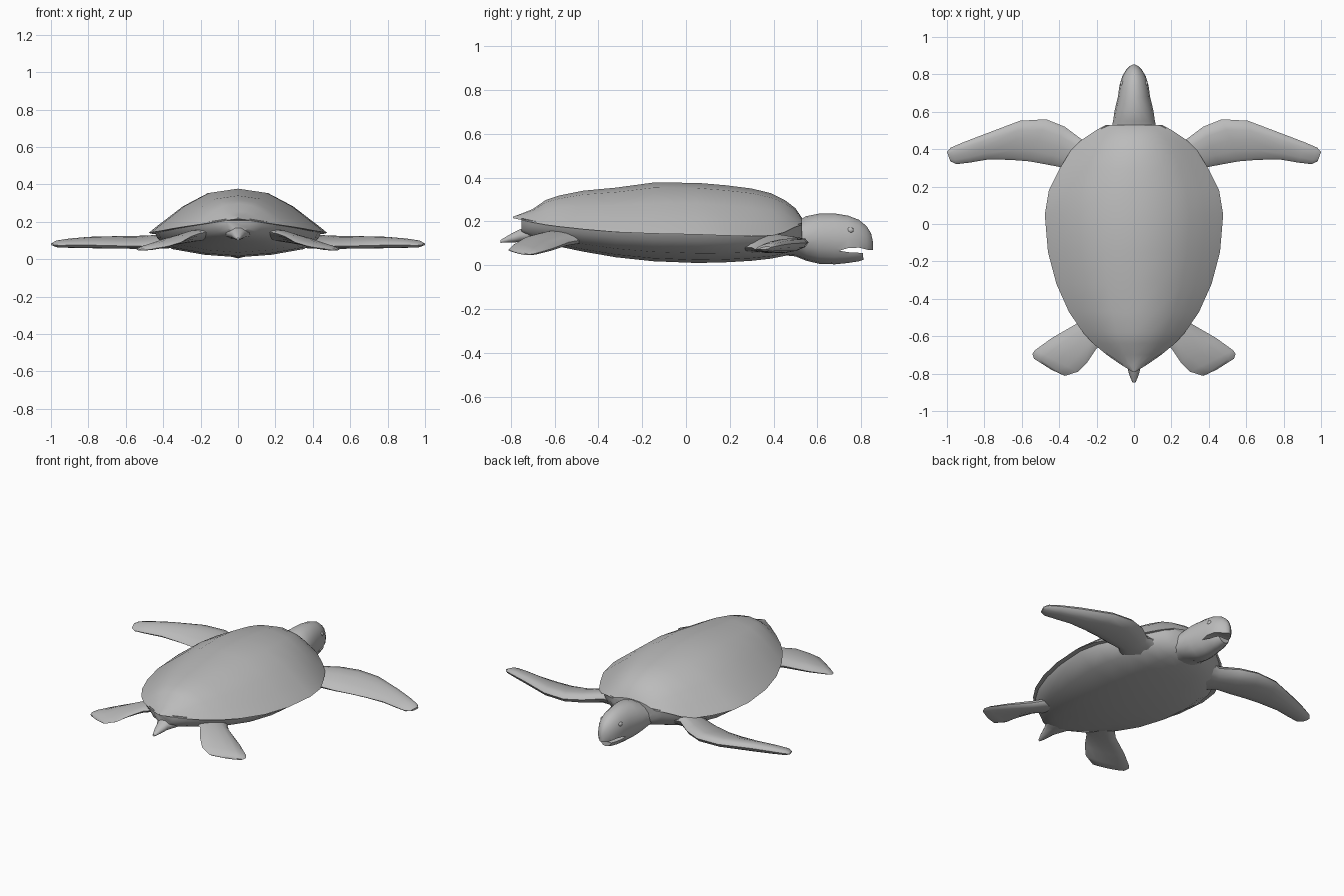
import bpy, bmesh, math
from mathutils import Vector

grey = bpy.data.materials.new("stone grey")
grey.diffuse_color = (0.5, 0.5, 0.5, 1)


def loft(name, rings, angle=40):
    """Skin closed rings of equal point count and cap both ends."""
    bm = bmesh.new()
    vs = [[bm.verts.new(p) for p in r] for r in rings]
    n = len(rings[0])
    for a, b in zip(vs, vs[1:]):
        for i in range(n):
            j = (i + 1) % n
            bm.faces.new((a[i], a[j], b[j], b[i]))
    bm.faces.new(vs[0])
    bm.faces.new(vs[-1])
    bmesh.ops.remove_doubles(bm, verts=bm.verts, dist=0.0005)
    bmesh.ops.recalc_face_normals(bm, faces=bm.faces)
    me = bpy.data.meshes.new(name)
    bm.to_mesh(me)
    bm.free()
    me.materials.append(grey)
    ob = bpy.data.objects.new(name, me)
    bpy.context.collection.objects.link(ob)
    smooth(ob, angle)
    return ob


def smooth(ob, angle):
    bpy.ops.object.select_all(action='DESELECT')
    ob.select_set(True)
    bpy.context.view_layer.objects.active = ob
    bpy.ops.object.shade_smooth_by_angle(angle=math.radians(angle))


def mirrored(half):
    """Complete a half section whose last point lies on the centre plane."""
    return half + [(-x, y, z) for x, y, z in reversed(half[:-1])]


def fin(name, stations, s):
    """Flat tapering blade: stations of leading point, trailing point, thickness."""
    rings = []
    for lead, trail, th in stations:
        a, b = Vector(lead), Vector(trail)
        ring = []
        for k in range(12):
            t = math.tau * k / 12
            p = a.lerp(b, 0.5 - 0.5 * math.cos(t))
            p.z += 0.5 * th * math.sin(t) * (1 + 0.25 * math.cos(t))
            ring.append((p.x * s, p.y, p.z))
        rings.append(ring)
    return loft(name, rings, 50)


# Outline shared by shell and belly: y, half width, rim z, dome z, belly z
outline = [
    (0.53, 0.150, 0.185, 0.215, 0.075), (0.50, 0.205, 0.175, 0.260, 0.055),
    (0.45, 0.280, 0.150, 0.298, 0.042), (0.39, 0.340, 0.135, 0.328, 0.030),
    (0.30, 0.395, 0.132, 0.350, 0.020), (0.18, 0.455, 0.135, 0.365, 0.013),
    (0.05, 0.477, 0.140, 0.376, 0.010), (-0.15, 0.460, 0.144, 0.377, 0.018),
    (-0.32, 0.415, 0.151, 0.354, 0.036), (-0.47, 0.348, 0.164, 0.340, 0.062),
    (-0.58, 0.273, 0.176, 0.318, 0.085), (-0.64, 0.218, 0.184, 0.298, 0.098),
    (-0.70, 0.145, 0.195, 0.256, 0.115), (-0.75, 0.073, 0.206, 0.236, 0.140),
    (-0.79, 0.008, 0.215, 0.221, 0.180),
]

# Domed shell with a marginal band around the rim
dome = [(1, 0), (0.93, 0.12), (0.80, 0.32), (0.62, 0.60), (0.34, 0.90), (0, 1)]
loft("shell", [mirrored([(w * fx, y, rim + (top - rim) * fz) for fx, fz in dome])
               for y, w, rim, top, _ in outline], 30)

# Shallow keeled belly tucked under the rim
keel = [(0.94, 1.0), (0.90, 0.72), (0.74, 0.32), (0.38, 0.10), (0, 0)]
loft("belly", [mirrored([(w * fx, y, low + (rim + 0.008 - low) * fz) for fx, fz in keel])
               for y, w, rim, _, low in outline[:-1]])

# Neck and head in one piece: y, half width, bottom z, top z
skull = [(0.40, 0.150, 0.050, 0.180), (0.50, 0.122, 0.040, 0.198),
         (0.55, 0.112, 0.020, 0.224), (0.61, 0.103, 0.006, 0.236),
         (0.68, 0.086, 0.004, 0.236), (0.74, 0.078, 0.010, 0.226),
         (0.79, 0.063, 0.018, 0.207), (0.825, 0.042, 0.030, 0.178),
         (0.845, 0.022, 0.050, 0.145), (0.853, 0.005, 0.065, 0.110)]
rings = []
for y, w, lo, hi in skull:
    rings.append([(w * math.cos(math.tau * k / 16), y,
                   (lo + hi) / 2 + (hi - lo) / 2 * math.sin(math.tau * k / 16))
                  for k in range(16)])
head = loft("head", rings, 45)

# Mouth opening and shortened lower jaw
mouth = [(0.70, 0.066), (0.74, 0.078), (0.79, 0.080), (0.83, 0.070), (0.90, 0.066),
         (0.90, -0.05), (0.815, -0.05), (0.808, 0.056), (0.75, 0.058)]
cutter = loft("mouth_cutter", [[(x, y, z) for y, z in mouth] for x in (-0.2, 0.2)])
cutter.hide_render = True
mod = head.modifiers.new("mouth", 'BOOLEAN')
mod.object = cutter
mod.operation = 'DIFFERENCE'
mod.solver = 'EXACT'
bpy.context.view_layer.objects.active = head
bpy.ops.object.modifier_apply(modifier=mod.name)
bpy.data.objects.remove(cutter)
smooth(head, 45)

# Short pointed tail
tail = [(-0.62, 0.12, 0.105, 0.19), (-0.70, 0.075, 0.106, 0.185),
        (-0.76, 0.038, 0.104, 0.165), (-0.81, 0.024, 0.102, 0.138),
        (-0.848, 0.008, 0.102, 0.114)]
loft("tail", [[(w * math.cos(math.tau * k / 10), y,
                (lo + hi) / 2 + (hi - lo) / 2 * math.sin(math.tau * k / 10))
               for k in range(10)] for y, w, lo, hi in tail], 50)

front = [((0.15, 0.48, 0.125), (0.25, 0.20, 0.08), 0.09),
         ((0.27, 0.445, 0.115), (0.37, 0.30, 0.08), 0.075),
         ((0.37, 0.52, 0.110), (0.45, 0.315, 0.072), 0.068),
         ((0.47, 0.56, 0.104), (0.56, 0.335, 0.070), 0.062),
         ((0.61, 0.552, 0.102), (0.66, 0.343, 0.072), 0.060),
         ((0.80, 0.480, 0.098), (0.78, 0.345, 0.075), 0.056),
         ((0.91, 0.438, 0.092), (0.88, 0.328, 0.075), 0.046),
         ((0.98, 0.408, 0.086), (0.95, 0.320, 0.074), 0.034),
         ((1.00, 0.385, 0.081), (0.982, 0.335, 0.075), 0.012)]
rear = [((0.20, -0.42, 0.125), (0.10, -0.60, 0.150), 0.060),
        ((0.31, -0.535, 0.105), (0.20, -0.665, 0.140), 0.058),
        ((0.44, -0.610, 0.076), (0.25, -0.740, 0.122), 0.046),
        ((0.53, -0.675, 0.057), (0.30, -0.790, 0.092), 0.034),
        ((0.543, -0.695, 0.052), (0.37, -0.812, 0.070), 0.022),
        ((0.535, -0.720, 0.048), (0.44, -0.780, 0.058), 0.008)]

for side, s in (("left", -1), ("right", 1)):
    fin("front_flipper_" + side, front, s)
    fin("rear_flipper_" + side, rear, s)
    # Small flattened eye on each cheek
    bpy.ops.mesh.primitive_uv_sphere_add(segments=12, ring_count=8, radius=1,
                                         location=(s * 0.064, 0.75, 0.160))
    eye = bpy.context.object
    eye.name = "eye_" + side
    eye.scale = (0.010, 0.016, 0.013)
    eye.data.materials.append(grey)
    smooth(eye, 60)
